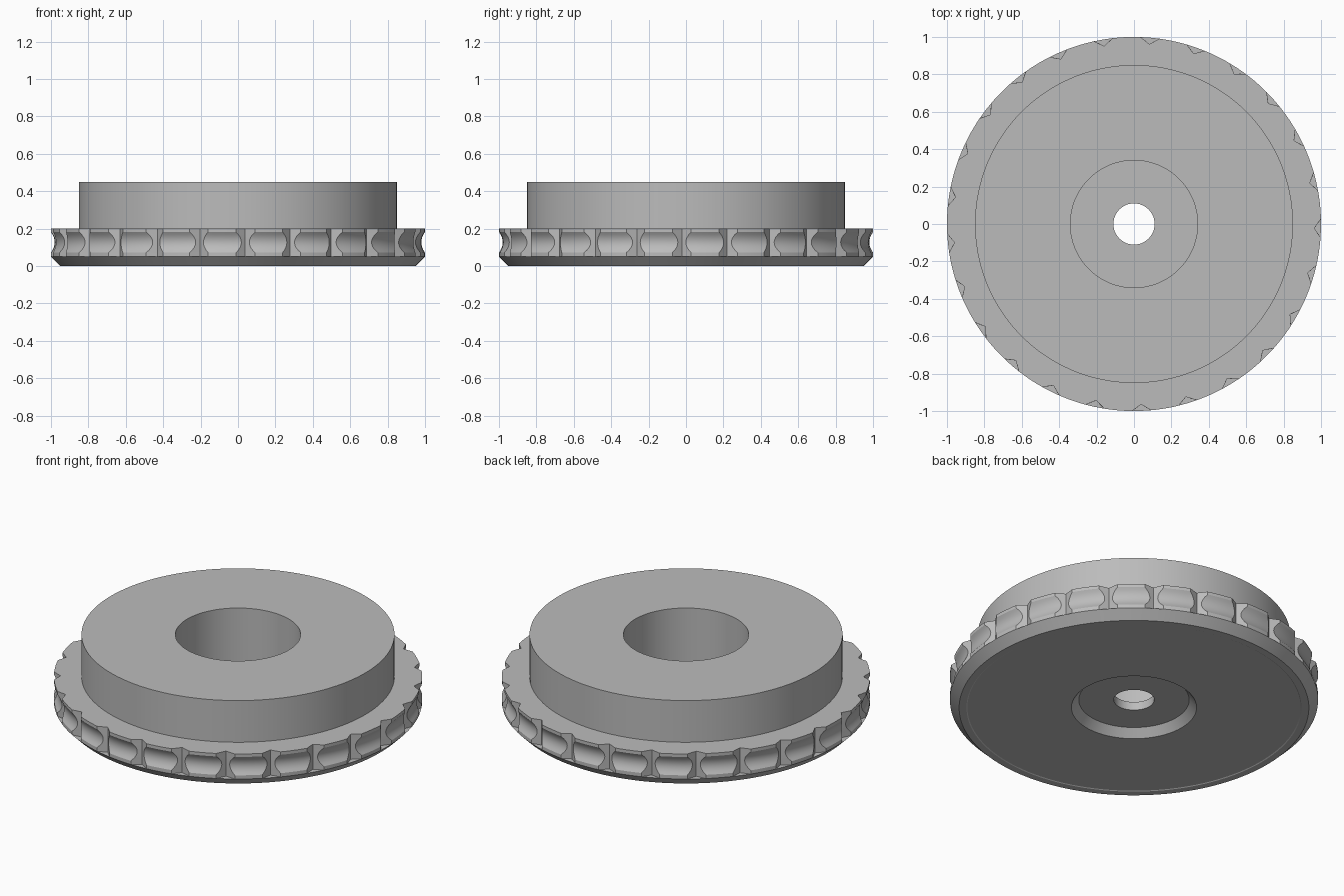
import bpy
import bmesh
import math

if "Cube" in bpy.data.objects:
    bpy.data.objects.remove(bpy.data.objects["Cube"])

TEETH = 25            # notches around the grip
LAND = 6              # columns across each grip pad
PITCH = 2 * math.pi / TEETH
START = math.radians(-1.3)
NOTCH_R = 0.965       # radius at the bottom of each V notch
NOTCH_HALF = math.radians(2.9)

grey = bpy.data.materials.new("plain grey")
grey.diffuse_color = (0.50, 0.50, 0.50, 1)
grey.use_nodes = True
grey.node_tree.nodes["Principled BSDF"].inputs["Base Color"].default_value = grey.diffuse_color


def ring(r, z, notched=False):
    """One loop of points; notched loops dip into a V at the start of each tooth."""
    pts = []
    for t in range(TEETH):
        a0 = START + t * PITCH
        half = NOTCH_HALF
        if notched:
            half *= (r - NOTCH_R) / (1 - NOTCH_R)
        pts.append((NOTCH_R if notched else r, a0))
        for i in range(LAND):
            pts.append((r, a0 + half + (PITCH - 2 * half) * i / (LAND - 1)))
    return [(p * math.cos(a), p * math.sin(a), z) for p, a in pts]


# Bottom: through hole, tapered recess, underside, chamfered flange
loops = [ring(0.11, 0.10), ring(0.11, 0.05), ring(0.30, 0.05), ring(0.34, 0.003),
         ring(0.905, 0.003), ring(0.91, 0.0), ring(0.95, 0.0), ring(1.0, 0.05)]

# Grip band: notched wall with a concave groove running round it
loops.append(ring(1.0, 0.05, True))
GROOVE = 8
for i in range(GROOVE + 1):
    u = 2 * i / GROOVE - 1
    loops.append(ring(1.0 - 0.02 * (1 - u * u), 0.127 + 0.055 * u, True))
loops.append(ring(1.0, 0.20, True))

# Raised hub and its central well
loops += [ring(0.85, 0.20), ring(0.85, 0.45), ring(0.34, 0.45), ring(0.34, 0.10)]

bm = bmesh.new()
rows = [[bm.verts.new(p) for p in loop] for loop in loops]
n = len(rows[0])
for k in range(len(rows)):
    lo, hi = rows[k], rows[(k + 1) % len(rows)]
    for i in range(n):
        j = (i + 1) % n
        bm.faces.new((lo[i], lo[j], hi[j], hi[i]))
bmesh.ops.remove_doubles(bm, verts=bm.verts, dist=1e-5)
bmesh.ops.recalc_face_normals(bm, faces=bm.faces)

mesh = bpy.data.meshes.new("notched_disc")
bm.to_mesh(mesh)
bm.free()
mesh.materials.append(grey)
disc = bpy.data.objects.new("notched_disc", mesh)
bpy.context.collection.objects.link(disc)
bpy.context.view_layer.objects.active = disc
disc.select_set(True)
bpy.ops.object.shade_smooth_by_angle(angle=math.radians(25))
